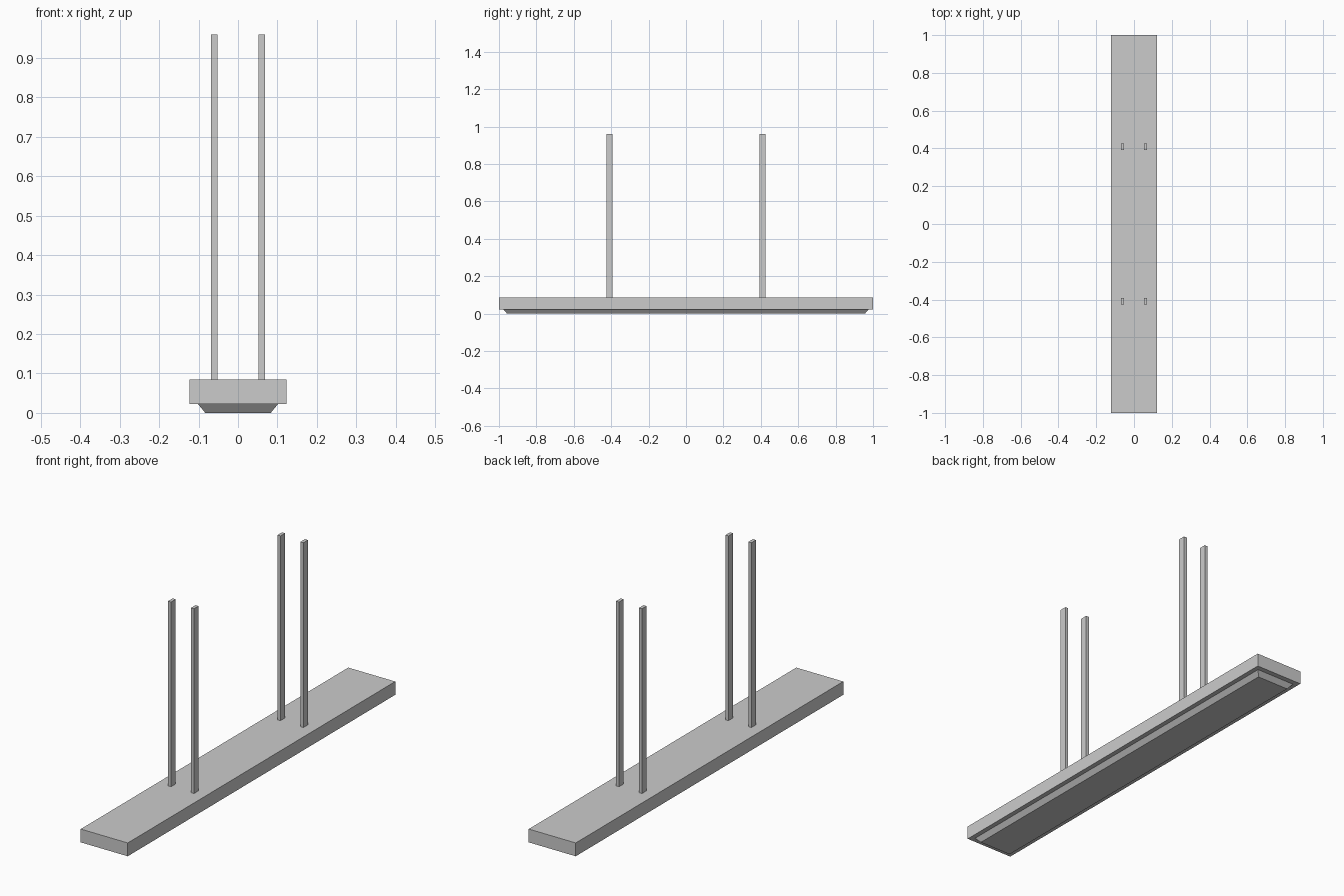
import bpy
import bmesh

if "Cube" in bpy.data.objects:
    bpy.data.objects.remove(bpy.data.objects["Cube"])


def block(name, bottom, top, z0, z1, centre=(0, 0)):
    """Box with separate half-sizes for the bottom and top, so it can taper."""
    bm = bmesh.new()
    bmesh.ops.create_cube(bm, size=2)
    for v in bm.verts:
        hx, hy = top if v.co.z > 0 else bottom
        v.co.x = v.co.x * hx + centre[0]
        v.co.y = v.co.y * hy + centre[1]
        v.co.z = z1 if v.co.z > 0 else z0
    mesh = bpy.data.meshes.new(name)
    bm.to_mesh(mesh)
    bm.free()
    obj = bpy.data.objects.new(name, mesh)
    bpy.context.collection.objects.link(obj)
    return obj


# Long rectangular lamp housing
block("lamp_housing", (0.123, 1.0), (0.123, 1.0), 0.022, 0.085)

# Tapered light panel under the housing
block("light_panel", (0.083, 0.957), (0.101, 0.976), 0.0, 0.022)

# Four upright hanging bars
for side, x in (("left", -0.06), ("right", 0.06)):
    for end, y in (("front", -0.409), ("back", 0.409)):
        block(f"hanging_bar_{end}_{side}", (0.008, 0.017), (0.008, 0.017),
              0.085, 0.959, (x, y))
